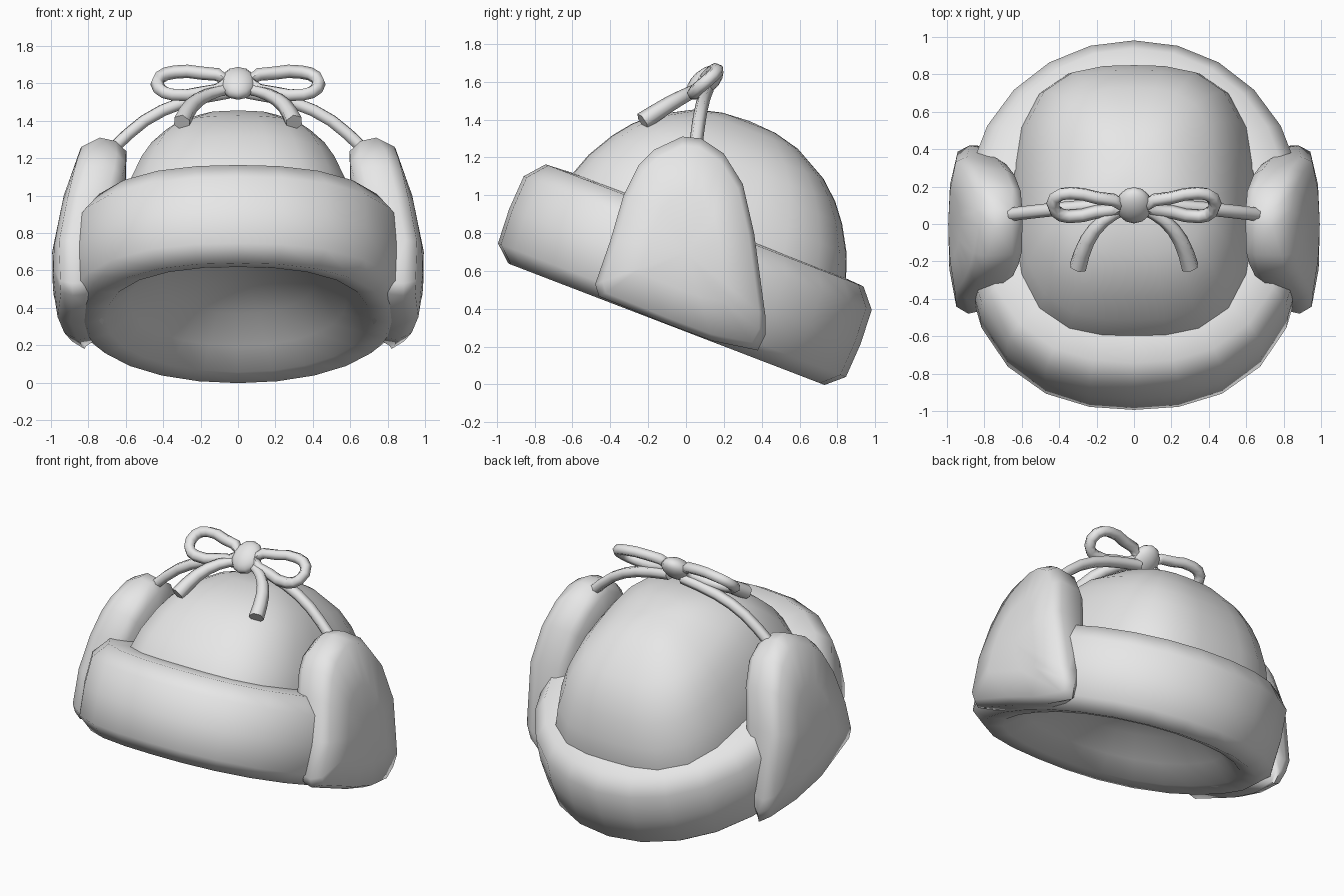
import bpy, bmesh, math
from mathutils import Vector, Matrix

if "Cube" in bpy.data.objects:
    bpy.data.objects.remove(bpy.data.objects["Cube"])

grey = bpy.data.materials.new("soft_grey")
grey.use_nodes = True
grey.diffuse_color = (0.8, 0.8, 0.8, 1)
grey.node_tree.nodes["Principled BSDF"].inputs["Base Color"].default_value = (0.8, 0.8, 0.8, 1)

# The whole hat body leans back about the x axis
TILT = Matrix.Rotation(math.radians(-21), 4, 'X')


def smooth(ob, angle=65):
    bpy.ops.object.select_all(action='DESELECT')
    ob.select_set(True)
    bpy.context.view_layer.objects.active = ob
    bpy.ops.object.shade_smooth_by_angle(angle=math.radians(angle))


def loft(name, rings):
    """Skin a list of equal-length point rings; collapsed rings become poles."""
    bm = bmesh.new()
    loops = [[bm.verts.new(p) for p in ring] for ring in rings]
    n = len(rings[0])
    for a, b in zip(loops, loops[1:]):
        for i in range(n):
            j = (i + 1) % n
            bm.faces.new((a[i], a[j], b[j], b[i]))
    bmesh.ops.remove_doubles(bm, verts=bm.verts, dist=0.0005)
    bmesh.ops.recalc_face_normals(bm, faces=bm.faces)
    mesh = bpy.data.meshes.new(name)
    bm.to_mesh(mesh)
    bm.free()
    mesh.materials.append(grey)
    ob = bpy.data.objects.new(name, mesh)
    bpy.context.collection.objects.link(ob)
    smooth(ob)


def oval(rx, ry, w, cy, front, back, n=24):
    """Tilted oval ring, with its own squareness at the front and the back."""
    pts = []
    for i in range(n):
        t = 2 * math.pi * i / n
        c, s = math.cos(t), math.sin(t)
        power = front if s < 0 else back
        k = (abs(c) ** power + abs(s) ** power) ** (-1 / power)
        pts.append(TILT @ Vector((rx * c * k, cy + ry * s * k, w)))
    return pts


def lerp_table(table, v):
    """Piecewise linear lookup."""
    if v <= table[0][0]:
        return table[0][1]
    for (a, fa), (b, fb) in zip(table, table[1:]):
        if v <= b:
            return fa + (fb - fa) * (v - a) / (b - a)
    return table[-1][1]


# Fur band: (inset, height) profile swept around the oval, closed below by a shallow lining
band = [(0.9, 0.84), (0.25, 0.83), (0.085, 0.82), (0.0, 0.72), (-0.01, 0.53), (0.0, 0.34), (0.09, 0.26),
        (0.2, 0.28), (0.33, 0.38), (0.5, 0.5), (0.7, 0.58)]
rings = [oval(0.9 - i * 0.97, 0.985 - i, w, -0.21, 2.4, 2.05) for i, w in band[1:]]
loft("fur_band", rings + [oval(0, 0, 0.62, -0.21, 2, 2)])

# Crown: squarish dome, its base tucked inside the band
dome = [(0, 1.42), (0.15, 1.41), (0.29, 1.375), (0.475, 1.275), (0.575, 1.185),
        (0.65, 1.09), (0.73, 0.95), (0.78, 0.81), (0.79, 0.7)]
loft("crown", [oval((0.82 + 0.15 * (0.79 - r)) * r, r, w, -0.185, 3, 3) for r, w in dome])

# Ear flaps: side outline (y, z), with outer and inner faces following height
outline = [(-0.48, 0.53), (-0.40, 0.76), (-0.33, 1.0), (-0.25, 1.16), (-0.17, 1.24),
           (-0.02, 1.31), (0.08, 1.30), (0.2, 1.22), (0.3, 1.06), (0.36, 0.8),
           (0.42, 0.36), (0.42, 0.26), (0.38, 0.18), (0.14, 0.23), (-0.1, 0.32), (-0.46, 0.465)]
outer = [(0.2, 0.91), (0.36, 0.975), (0.6, 1.0), (0.75, 0.99), (1.05, 0.92), (1.25, 0.85), (1.31, 0.8)]
inner = [(0.2, 0.69), (0.8, 0.62), (1.1, 0.59), (1.2, 0.585), (1.31, 0.62)]
MID = Vector((0.0, 0.7))


def flap_ring(side, scale, table, shift, bow):
    pts = []
    for p in outline:
        y, z = MID + (Vector(p) - MID) * scale
        pts.append((side * (lerp_table(table, z) + shift + bow * y * y), y, z))
    return pts


for label, side in (("left", 1), ("right", -1)):
    rings = [(0, inner, 0, 0.6), (0.5, inner, 0, 0.6), (0.88, inner, 0, 0.6), (0.97, inner, 0.04, 0.6),
             (1, outer, -0.06, -0.2), (0.92, outer, -0.005, -0.2), (0.5, outer, 0, -0.2), (0, outer, 0, 0)]
    loft(label + "_ear_flap", [flap_ring(side, *r) for r in rings])


# Cords
def cord(name, points, radius, taper=(1, 1), cyclic=False):
    curve = bpy.data.curves.new(name, 'CURVE')
    curve.dimensions = '3D'
    curve.bevel_depth = radius
    curve.bevel_resolution = 1
    curve.resolution_u = 2
    curve.use_fill_caps = True
    sp = curve.splines.new('BEZIER')
    sp.bezier_points.add(len(points) - 1)
    for i, (bp, p) in enumerate(zip(sp.bezier_points, points)):
        bp.co = p
        bp.handle_left_type = bp.handle_right_type = 'AUTO'
        bp.radius = taper[0] + (taper[1] - taper[0]) * i / (len(points) - 1)
    sp.use_cyclic_u = cyclic
    curve.materials.append(grey)
    ob = bpy.data.objects.new(name, curve)
    bpy.context.collection.objects.link(ob)
    bpy.ops.object.select_all(action='DESELECT')
    ob.select_set(True)
    bpy.context.view_layer.objects.active = ob
    bpy.ops.object.convert(target='MESH')
    smooth(bpy.context.object)


tie = [(0.67, 0.05, 1.25), (0.5, 0.07, 1.4), (0.3, 0.09, 1.495), (0.05, 0.11, 1.55)]
loop = [(0.06, 0.1, 1.61), (0.2, 0.14, 1.655), (0.34, 0.165, 1.66), (0.42, 0.14, 1.63),
        (0.42, 0.07, 1.57), (0.35, 0.04, 1.54), (0.2, 0.065, 1.55)]
tail = [(0.05, 0.08, 1.57), (0.16, 0.02, 1.54), (0.25, -0.09, 1.48), (0.3, -0.23, 1.39)]
for label, side in (("left", 1), ("right", -1)):
    def flip(pts):
        return [(side * x, y, z) for x, y, z in pts]
    cord(label + "_tie", flip(tie), 0.036)
    cord(label + "_bow_loop", flip(loop), 0.036, cyclic=True)
    cord(label + "_bow_tail", flip(tail), 0.036, taper=(0.8, 1.35))

# Knot: a ball flattened across the plane of the bow
bpy.ops.mesh.primitive_uv_sphere_add(segments=12, ring_count=8, radius=0.1,
                                     location=(0, 0.1, 1.6), rotation=(math.radians(40), 0, 0))
knot = bpy.context.object
knot.name = "bow_knot"
knot.scale = (0.97, 1.15, 0.65)
knot.data.materials.append(grey)
smooth(knot)
